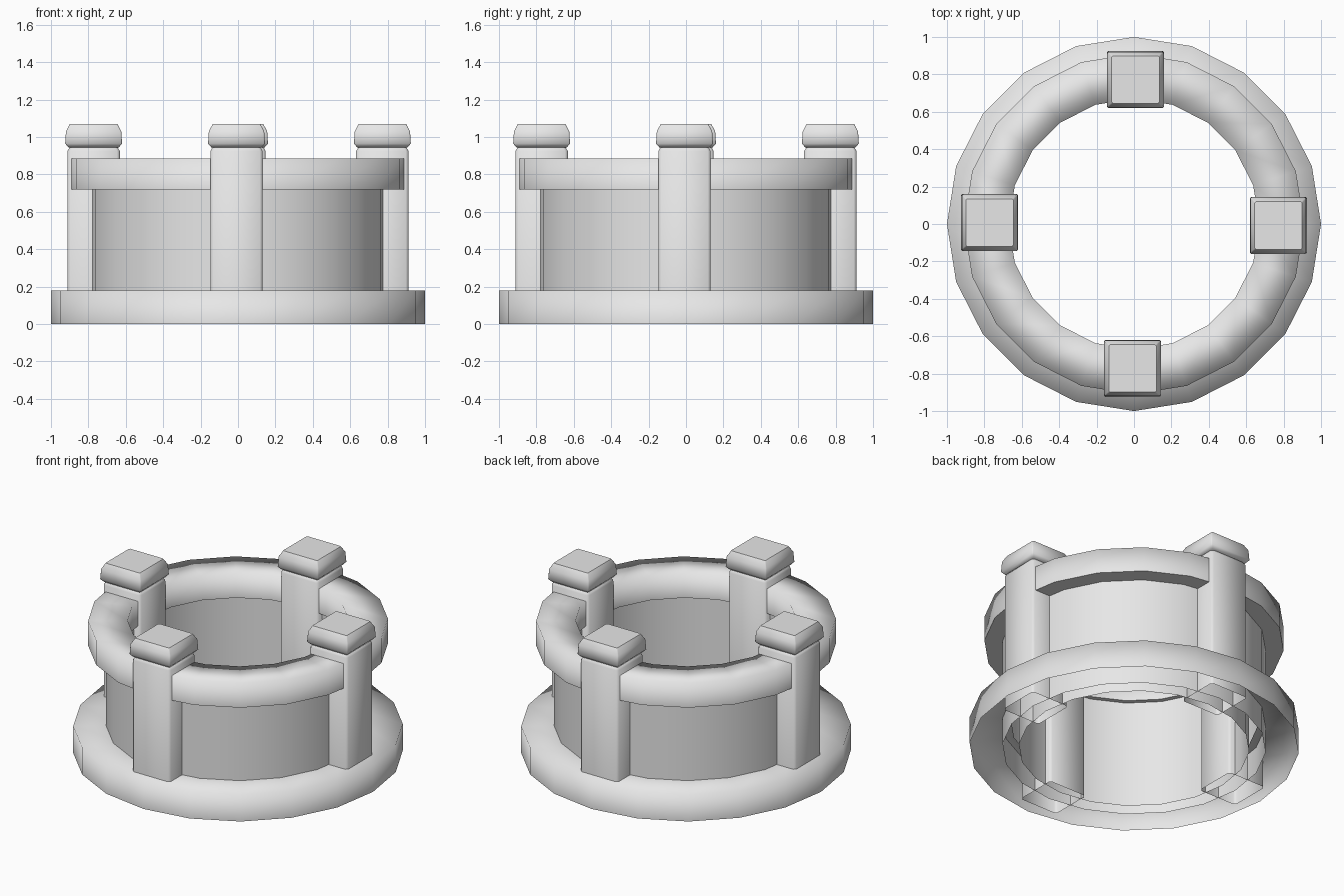
import bpy, bmesh
from math import cos, sin, pi, radians
from mathutils import Matrix

cube = bpy.data.objects.get("Cube")
if cube:
    bpy.data.objects.remove(cube, do_unlink=True)

GREY = (0.8, 0.8, 0.8, 1)
stone = bpy.data.materials.new("light_grey")
stone.use_nodes = True
stone.diffuse_color = GREY
stone.node_tree.nodes["Principled BSDF"].inputs["Base Color"].default_value = GREY

SIDES = 20


def finish(bm, name, angle=None):
    """Turn a bmesh into a shaded object; angle=None smooths every edge."""
    mesh = bpy.data.meshes.new(name)
    bm.to_mesh(mesh)
    bm.free()
    mesh.materials.append(stone)
    obj = bpy.data.objects.new(name, mesh)
    bpy.context.collection.objects.link(obj)
    mesh.shade_smooth()
    if angle:
        bpy.ops.object.select_all(action="DESELECT")
        obj.select_set(True)
        bpy.context.view_layer.objects.active = obj
        bpy.ops.object.shade_smooth_by_angle(angle=radians(angle))
    return obj


def bridge(bm, a, b):
    n = len(a)
    for i in range(n):
        j = (i + 1) % n
        bm.faces.new((a[i], a[j], b[j], b[i]))


def lathe(profile, closed=False):
    """Revolve (radius, z) points, listed from the outside bottom upward."""
    bm = bmesh.new()
    rings = [[bm.verts.new((r * cos(2 * pi * i / SIDES), r * sin(2 * pi * i / SIDES), z))
              for i in range(SIDES)] for r, z in profile]
    for a, b in zip(rings, rings[1:] + rings[:1] if closed else rings[1:]):
        bridge(bm, a, b)
    return bm


def square_loft(sections, chamfer, turn, open_bottom):
    """Stack chamfered squares (half width, z) at one of four positions."""
    bm = bmesh.new()
    rings = []
    for h, z in sections:
        k = h - chamfer
        corners = [(h, -k), (h, k), (k, h), (-k, h), (-h, k), (-h, -k), (-k, -h), (k, -h)]
        rings.append([bm.verts.new((x, y, z)) for x, y in corners])
    for a, b in zip(rings, rings[1:]):
        bridge(bm, a, b)
    bm.faces.new(rings[-1])
    if not open_bottom:
        bm.faces.new(rings[0][::-1])
    place = Matrix.Rotation(turn, 4, "Z") @ Matrix.Translation((-0.008, -0.772, 0))
    bm.transform(place)
    return bm


# Base flange, hollow underneath
finish(lathe([(1.0, 0), (1.0, 0.18), (0.75, 0.18)]), "base_flange")

# Double-skinned round wall, open at the bottom
finish(lathe([(0.8, 0), (0.8, 0.74), (0.7, 0.74), (0.7, 0)]), "round_wall", 40)

# Top rim with a softly shaded top and a crisp underside
RIM_LOW, RIM_TOP = 0.72, 0.885
rim = lathe([(0.91, RIM_LOW), (0.91, RIM_TOP), (0.67, RIM_TOP), (0.67, RIM_LOW)], closed=True)
for edge in rim.edges:
    edge.smooth = not all(v.co.z < RIM_LOW + 0.01 for v in edge.verts)
rim_obj = bpy.data.meshes.new("rim_shape")
finish(rim, "top_rim")
bpy.data.meshes.remove(rim_obj)

# Four pillars with caps
for i, side in enumerate(("front", "left", "back", "right")):
    turn = i * pi / 2
    finish(square_loft([(0.14, 0), (0.14, 0.925), (0.125, 0.95)], 0.015, turn, True),
           side + "_pillar", 50)
    finish(square_loft([(0.135, 0.945), (0.152, 0.965), (0.148, 1.03), (0.127, 1.07)],
                       0.006, turn, False),
           side + "_pillar_cap", 50)
